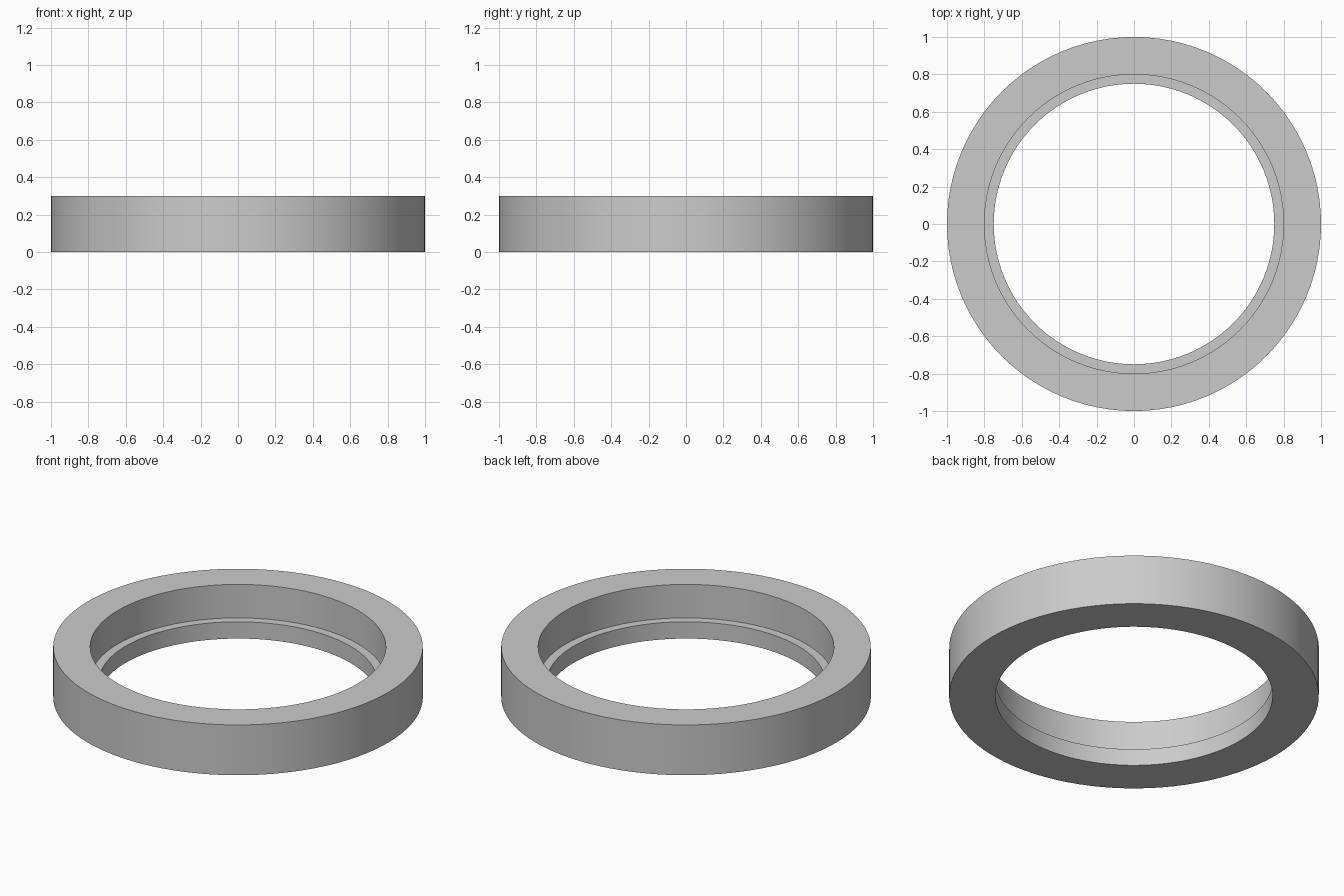
import bpy
import bmesh
import math
from mathutils import Vector

default = bpy.data.objects.get("Cube")
if default:
    bpy.data.objects.remove(default, do_unlink=True)

SEGMENTS = 96
OUTER, BORE, LIP = 1.0, 0.8, 0.75   # radii
HEIGHT, LEDGE = 0.3, 0.1            # heights

# Plain grey material
grey = bpy.data.materials.new("light grey")
grey.use_nodes = True
colour = (0.6, 0.6, 0.6, 1)
grey.diffuse_color = colour
grey.node_tree.nodes["Principled BSDF"].inputs["Base Color"].default_value = colour

# Stepped cross-section of the ring: (radius, height)
section = [(OUTER, 0), (OUTER, HEIGHT), (BORE, HEIGHT),
           (BORE, LEDGE), (LIP, LEDGE), (LIP, 0)]

# Revolve the closed section around the vertical axis
bm = bmesh.new()
verts = [bm.verts.new((r, 0, z)) for r, z in section]
edges = [bm.edges.new((v, verts[(i + 1) % len(verts)])) for i, v in enumerate(verts)]
bmesh.ops.spin(bm, geom=verts + edges, cent=Vector(), axis=(0, 0, 1),
               angle=math.tau, steps=SEGMENTS, use_merge=True)
bmesh.ops.remove_doubles(bm, verts=bm.verts, dist=0.0001)
bmesh.ops.recalc_face_normals(bm, faces=bm.faces)

mesh = bpy.data.meshes.new("stepped_ring")
bm.to_mesh(mesh)
bm.free()
mesh.materials.append(grey)
ring = bpy.data.objects.new("stepped_ring", mesh)
bpy.context.collection.objects.link(ring)

# Smooth round walls with crisp rims
bpy.ops.object.select_all(action="DESELECT")
ring.select_set(True)
bpy.context.view_layer.objects.active = ring
bpy.ops.object.shade_smooth_by_angle(angle=math.radians(30))
